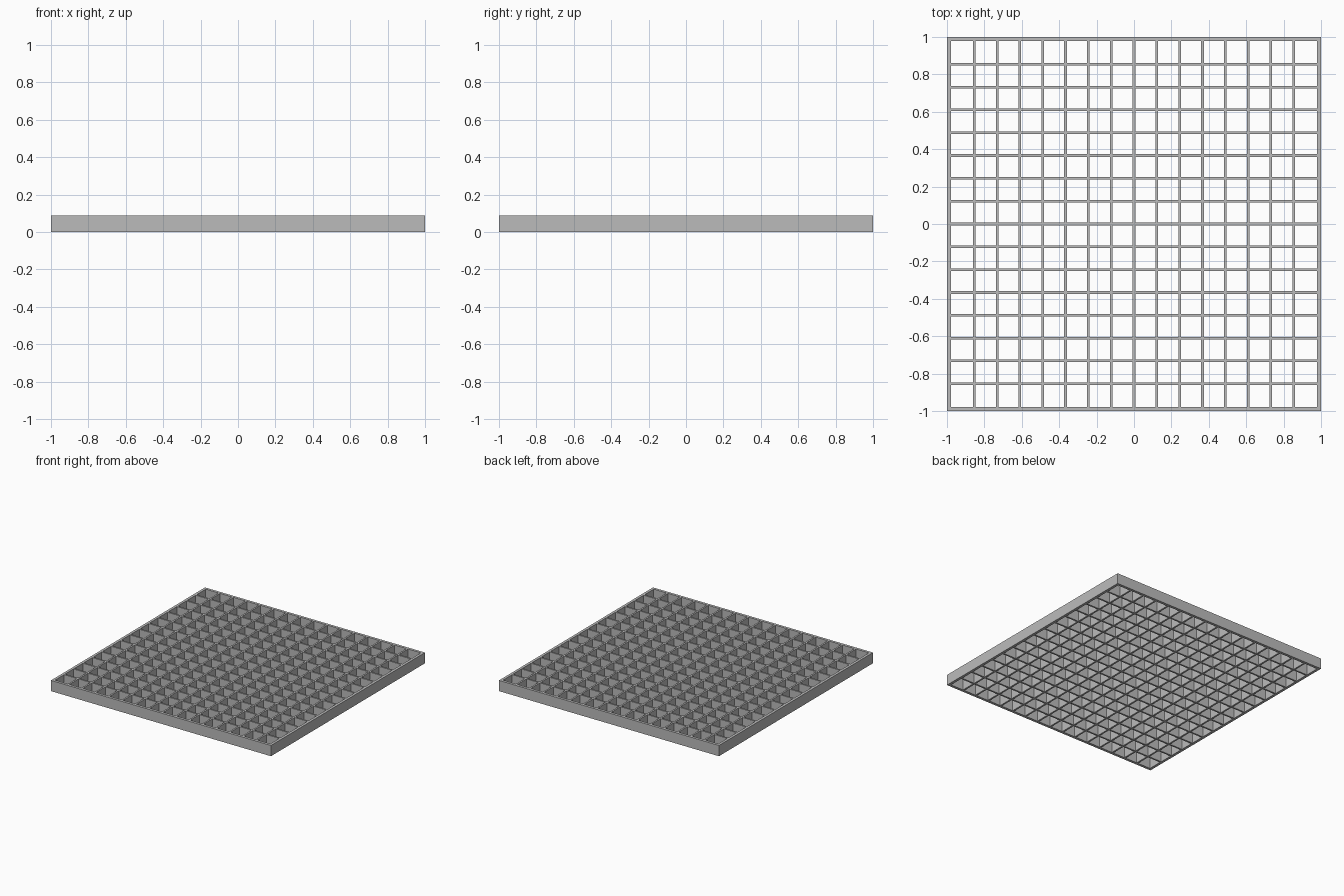
import bpy
import bmesh

default_cube = bpy.data.objects.get("Cube")
if default_cube:
    bpy.data.objects.remove(default_cube, do_unlink=True)

HALF = 1.0        # half the outer width
RIM = 0.022       # frame wall thickness
BAR = 0.014       # bar thickness
PITCH = 0.122     # spacing of bar centres
SIDE_BARS = 7     # bars on each side of the centre bar
HEIGHT = 0.088

steel = bpy.data.materials.new("grey steel")
steel.use_nodes = True
steel_colour = (0.5, 0.5, 0.5, 1)
steel.diffuse_color = steel_colour
steel.node_tree.nodes["Principled BSDF"].inputs["Base Color"].default_value = steel_colour


def extruded_mask(name, lines, is_solid):
    """Fill the solid cells between square grid lines and extrude them upward."""
    bm = bmesh.new()
    verts = {}

    def corner(i, j):
        if (i, j) not in verts:
            verts[i, j] = bm.verts.new((lines[i], lines[j], 0))
        return verts[i, j]

    cells = len(lines) - 1
    for i in range(cells):
        for j in range(cells):
            if is_solid(i, j):
                bm.faces.new((corner(i, j), corner(i + 1, j),
                              corner(i + 1, j + 1), corner(i, j + 1)))
    top = bmesh.ops.extrude_face_region(bm, geom=bm.faces[:], use_keep_orig=True)
    bmesh.ops.translate(bm, vec=(0, 0, HEIGHT),
                        verts=[g for g in top["geom"] if isinstance(g, bmesh.types.BMVert)])
    bmesh.ops.recalc_face_normals(bm, faces=bm.faces[:])
    mesh = bpy.data.meshes.new(name)
    bm.to_mesh(mesh)
    bm.free()
    mesh.materials.append(steel)
    obj = bpy.data.objects.new(name, mesh)
    bpy.context.collection.objects.link(obj)
    return obj


# Outer square frame
inner = HALF - RIM
extruded_mask("outer_frame", [-HALF, -inner, inner, HALF],
              lambda i, j: (i, j) != (1, 1))

# Crossing bars with open square holes
bar_edges = [k * PITCH + side * BAR / 2
             for k in range(-SIDE_BARS, SIDE_BARS + 1) for side in (-1, 1)]
extruded_mask("bar_lattice", [-inner, *bar_edges, inner],
              lambda i, j: i % 2 == 1 or j % 2 == 1)
